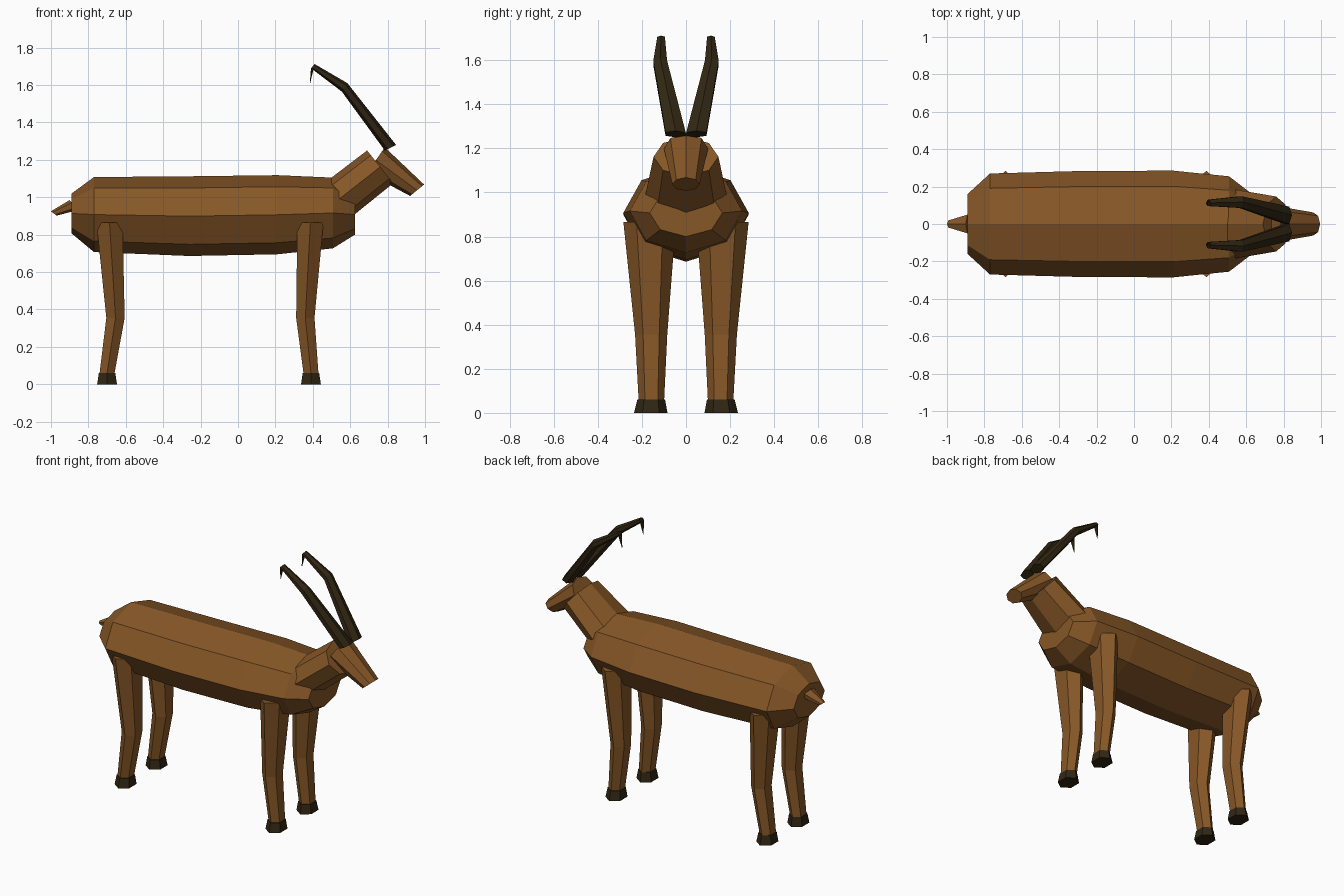
import bpy, bmesh, math

if "Cube" in bpy.data.objects:
    bpy.data.objects.remove(bpy.data.objects["Cube"])


def material(name, rgb):
    m = bpy.data.materials.new(name)
    m.diffuse_color = (*rgb, 1)
    m.use_nodes = True
    m.node_tree.nodes["Principled BSDF"].inputs["Base Color"].default_value = m.diffuse_color
    return m


BROWN = material("brown coat", (0.24, 0.095, 0.02))
DARK = material("dark horn", (0.03, 0.019, 0.006))


def loft(name, rings, mat, sides=8, phase=0.0):
    """Skin elliptical rings: (top x, top z, bottom x, bottom z, centre y, half width)."""
    bm = bmesh.new()
    loops = []
    for tx, tz, bx, bz, cy, ry in rings:
        loop = []
        for i in range(sides):
            a = phase + 2 * math.pi * i / sides
            c = math.cos(a) / 2
            loop.append(bm.verts.new(((tx + bx) / 2 + (tx - bx) * c,
                                      cy + ry * math.sin(a),
                                      (tz + bz) / 2 + (tz - bz) * c)))
        loops.append(loop)
    for p, q in zip(loops, loops[1:]):
        for i in range(sides):
            j = (i + 1) % sides
            bm.faces.new((p[i], p[j], q[j], q[i]))
    bm.faces.new(loops[0])
    bm.faces.new(loops[-1])
    bmesh.ops.recalc_face_normals(bm, faces=bm.faces)
    me = bpy.data.meshes.new(name)
    bm.to_mesh(me)
    bm.free()
    me.materials.append(mat)
    ob = bpy.data.objects.new(name, me)
    bpy.context.collection.objects.link(ob)
    return ob


# Body: octagonal barrel (x, top z, bottom z, half width)
loft("body", [(x, t, x, b, 0, w) for x, t, b, w in (
    (-0.89, 1.02, 0.807, 0.16), (-0.77, 1.108, 0.707, 0.27),
    (-0.26, 1.112, 0.686, 0.284), (0.21, 1.118, 0.695, 0.285),
    (0.508, 1.105, 0.727, 0.255), (0.625, 1.015, 0.80, 0.165))], BROWN)

# Neck, head and tail
loft("neck", [(0.375, 1.01, 0.52, 0.825, 0, 0.20),
              (0.69, 1.25, 0.83, 1.075, 0, 0.147)], BROWN)
loft("head", [(0.785, 1.267, 0.69, 1.13, 0, 0.10),
              (0.995, 1.068, 0.92, 1.007, 0, 0.062)], BROWN)
loft("tail", [(-0.90, 0.985, -0.86, 0.93, 0, 0.058),
              (-1.0, 0.925, -0.97, 0.902, 0, 0.022)], BROWN, 6)


# Legs: hexagonal rings (centre x, z, half length, centre y, half width)
def leg_rings(rows, side):
    k = 1 / math.cos(math.pi / 6)
    return [(x + r * k, z, x - r * k, z, side * y, w) for x, z, r, y, w in rows]


for label, top, knee, ankle in (("front", 0.387, 0.36, 0.39),
                                ("hind", -0.687, -0.655, -0.70)):
    for side, word in ((-1, "right"), (1, "left")):
        loft(f"{label}_leg_{word}", leg_rings((
            (top, 0.865, 0.07, 0.165, 0.119),
            (knee, 0.355, 0.049, 0.158, 0.073),
            (ankle, 0.06, 0.04, 0.157, 0.058)), side),
            BROWN, 6, math.pi / 6)
        loft(f"{label}_hoof_{word}", leg_rings((
            (ankle, 0.06, 0.044, 0.158, 0.063),
            (ankle, 0.0, 0.053, 0.16, 0.076)), side),
            DARK, 6, math.pi / 6)

# Horns: swept back with a hooked point
for side, word in ((-1, "right"), (1, "left")):
    loft(f"horn_{word}", [
        (0.845, 1.28, 0.785, 1.25, side * 0.047, 0.053),
        (0.585, 1.61, 0.555, 1.565, side * 0.117, 0.036),
        (0.41, 1.712, 0.39, 1.69, side * 0.113, 0.02),
        (0.386, 1.61, 0.384, 1.609, side * 0.11, 0.002)], DARK, 6)
